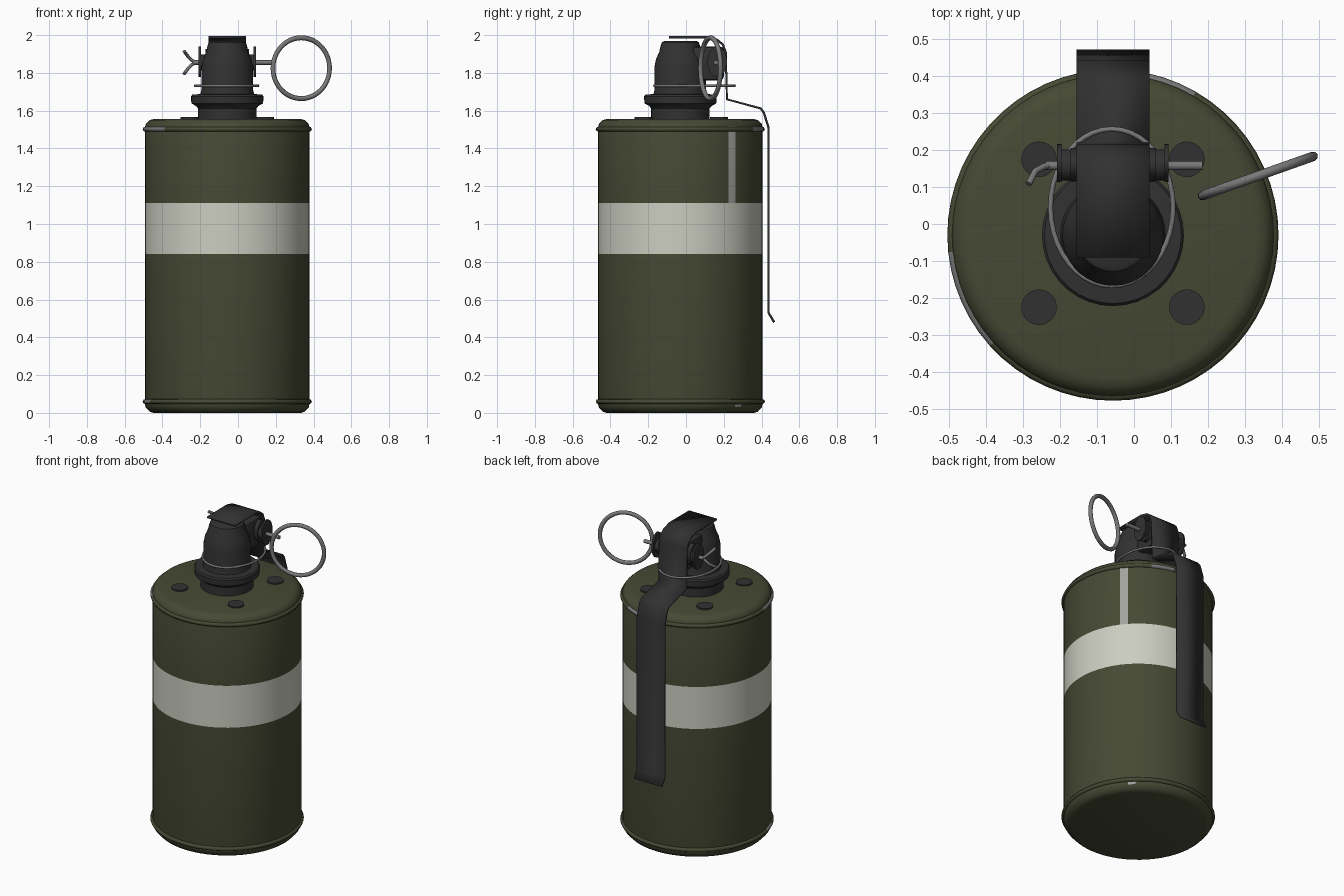
import bpy, bmesh, math
from mathutils import Vector, Matrix

if "Cube" in bpy.data.objects:
    bpy.data.objects.remove(bpy.data.objects["Cube"])

CX, CY = -0.057, -0.03          # axis of the canister


def material(name, rgb):
    m = bpy.data.materials.new(name)
    m.diffuse_color = (*rgb, 1)
    m.use_nodes = True
    m.node_tree.nodes["Principled BSDF"].inputs["Base Color"].default_value = m.diffuse_color
    return m


OLIVE = material("olive paint", (0.061, 0.067, 0.034))
WHITE = material("off white paint", (0.60, 0.61, 0.53))
DARK = material("dark metal", (0.031, 0.031, 0.031))
STEEL = material("bare steel", (0.19, 0.19, 0.19))
WORN = material("worn metal", (0.36, 0.36, 0.35))


def finish(name, bm, mats, angle=35):
    bmesh.ops.recalc_face_normals(bm, faces=bm.faces[:])
    me = bpy.data.meshes.new(name)
    bm.to_mesh(me)
    bm.free()
    for m in mats:
        me.materials.append(m)
    me.shade_smooth()
    me.set_sharp_from_angle(angle=math.radians(angle))
    ob = bpy.data.objects.new(name, me)
    bpy.context.collection.objects.link(ob)
    return ob


def lathe(name, profile, mats, segs, rule=None, angle=35):
    """Spin an (r, z) profile about the canister axis; rule(z, degrees) picks the colour."""
    bm = bmesh.new()
    rings = []
    for r, z in profile:
        rings.append([bm.verts.new((CX + r * math.cos(2 * math.pi * i / segs),
                                    CY + r * math.sin(2 * math.pi * i / segs), z))
                      for i in range(segs)])
    for k in range(len(rings) - 1):
        zm = (profile[k][1] + profile[k + 1][1]) / 2
        for i in range(segs):
            j = (i + 1) % segs
            f = bm.faces.new((rings[k][i], rings[k][j], rings[k + 1][j], rings[k + 1][i]))
            if rule:
                f.material_index = rule(zm, (i + 0.5) * 360 / segs)
    bm.faces.new(rings[0])
    bm.faces.new(rings[-1])
    return finish(name, bm, mats, angle)


def cylinder(name, centre, radius, depth, mat, axis="Z", stretch=1.0, segs=24):
    bm = bmesh.new()
    bmesh.ops.create_cone(bm, cap_ends=True, segments=segs, radius1=radius,
                          radius2=radius, depth=depth)
    bm.transform(Matrix.Diagonal((stretch, 1, 1, 1)))
    if axis == "X":
        bm.transform(Matrix.Rotation(math.pi / 2, 4, "Y"))
    bm.transform(Matrix.Translation(centre))
    return finish(name, bm, [mat])


def wire(name, points, radius, mat, cyclic=False):
    cu = bpy.data.curves.new(name, "CURVE")
    cu.dimensions = "3D"
    cu.bevel_depth = radius
    cu.bevel_resolution = 2
    cu.use_fill_caps = True
    sp = cu.splines.new("POLY")
    sp.points.add(len(points) - 1)
    for p, co in zip(sp.points, points):
        p.co = (*co, 1)
    sp.use_cyclic_u = cyclic
    cu.materials.append(mat)
    ob = bpy.data.objects.new(name, cu)
    bpy.context.collection.objects.link(ob)
    return ob


# Canister with painted band, bare vertical seam and a worn chip
def body_colour(z, deg):
    if 0.84 < z < 1.11:
        return 1
    if 1.11 < z < 1.49 and 36 < deg < 42:
        return 2
    if 0.03 < z < 0.05 and 42 < deg < 48:
        return 2
    return 0


lathe("canister", [(0.39, 0), (0.41, 0.006), (0.432, 0.03), (0.435, 0.045), (0.435, 0.84),
                   (0.435, 1.11), (0.435, 1.515), (0.43, 1.532), (0.41, 1.55), (0.385, 1.557)],
      [OLIVE, WHITE, WORN], 60, body_colour)


# Rolled rims, scuffed in places
def rim_colour(z, deg):
    if z > 1 and (186 < deg < 222 or 60 < deg < 78):
        return 1
    return 1 if z < 1 and 192 < deg < 204 else 0


for label, z in (("lower_rim", 0.06), ("upper_rim", 1.502)):
    lathe(label, [(0.433, z - 0.013), (0.443, z - 0.01), (0.448, z), (0.443, z + 0.01),
                  (0.433, z + 0.013)], [OLIVE, STEEL], 60, rim_colour, 60)

# Vent discs on the lid
for i, (sx, sy) in enumerate(((-1, -1), (-1, 1), (1, -1), (1, 1))):
    cylinder("vent_disc_%d" % (i + 1), (CX + sx * 0.2, CY + 0.005 + sy * 0.2, 1.561),
             0.048, 0.009, DARK)

# Fuze: neck, flange and domed housing
lathe("fuze_housing", [(0.155, 1.55), (0.155, 1.612), (0.165, 1.625), (0.19, 1.638),
                       (0.192, 1.675), (0.185, 1.685), (0.142, 1.688), (0.137, 1.71),
                       (0.137, 1.83), (0.128, 1.875), (0.112, 1.91), (0.104, 1.945),
                       (0.098, 1.962), (0.085, 1.969)], [DARK], 36)

# Hinge block behind the housing
bm = bmesh.new()
bmesh.ops.create_cube(bm, size=1)
bm.transform(Matrix.Translation((CX, 0.115, 1.85)) @ Matrix.Diagonal((0.18, 0.17, 0.18, 1)))
bmesh.ops.bevel(bm, geom=bm.edges[:], offset=0.02, segments=2, affect="EDGES", profile=0.5)
finish("hinge_block", bm, [DARK])

# Hinge boss with an oval ear at each end
cylinder("hinge_boss", (CX, 0.16, 1.855), 0.042, 0.29, DARK, "X")
for side, s in (("left", -1), ("right", 1)):
    cylinder(side + "_ear", (CX + s * 0.145, 0.165, 1.86), 0.052, 0.012, DARK, "X", 1.55)
    cylinder(side + "_cheek", (CX + s * 0.1, 0.16, 1.86), 0.045, 0.03, DARK, "X", 1.5)

# Safety lever: one bent strip
path = [(-0.09, 1.989), (0.11, 1.989), (0.165, 1.975), (0.195, 1.95), (0.21, 1.91),
        (0.217, 1.66), (0.395, 1.612), (0.412, 1.59), (0.437, 1.51), (0.437, 0.53),
        (0.467, 0.48)]
bm = bmesh.new()
rows = [[bm.verts.new((CX + s * 0.099, y, z)) for s in (-1, 1)] for y, z in path]
for a, b in zip(rows, rows[1:]):
    bm.faces.new((a[0], a[1], b[1], b[0]))
lever = finish("safety_lever", bm, [DARK])
mod = lever.modifiers.new("thickness", "SOLIDIFY")
mod.thickness = 0.012
mod.offset = 0

# Wire loop around the housing
wire("retaining_wire", [(CX - 0.003 + 0.166 * math.cos(t), 0.045 + 0.212 * math.sin(t), 1.732)
                        for t in (2 * math.pi * i / 40 for i in range(40))],
     0.007, STEEL, True)

# Split pin with spread legs
wire("pin_shaft", [(-0.24, 0.158, 1.855), (0.185, 0.158, 1.855)], 0.012, STEEL)
for label, s in (("upper", 1), ("lower", -1)):
    wire(label + "_pin_leg", [(-0.225, 0.16, 1.855), (-0.245, 0.155, 1.855 + s * 0.012),
                              (-0.268, 0.142, 1.855 + s * 0.036),
                              (-0.285, 0.108, 1.855 + s * 0.06)], 0.009, STEEL)

# Pull ring
turn = Matrix.Rotation(math.radians(19.5), 3, "Z")
wire("pull_ring", [turn @ Vector((0.159 * math.cos(t), 0, 0.161 * math.sin(t)))
                   + Vector((0.335, 0.13, 1.825))
                   for t in (2 * math.pi * i / 48 for i in range(48))], 0.013, STEEL, True)
